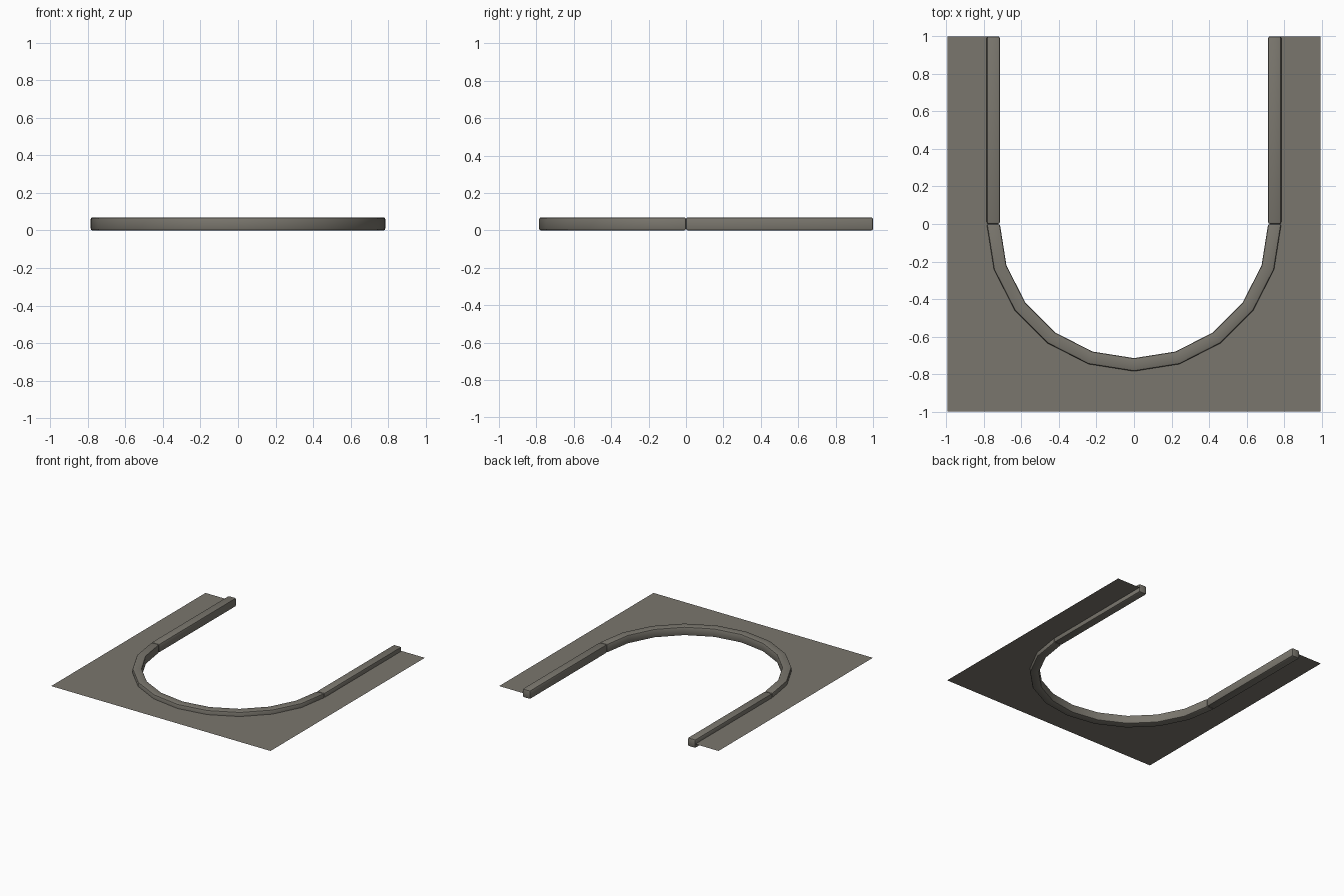
import bpy, bmesh, math

if "Cube" in bpy.data.objects:
    bpy.data.objects.remove(bpy.data.objects["Cube"])

H = 0.07              # curb height
R_IN, R_OUT = 0.715, 0.785
R_MID = 0.75
SEG = 10              # facets of the half circle

mat = bpy.data.materials.new("warm_grey_stone")
mat.diffuse_color = (0.195, 0.183, 0.155, 1)
mat.use_nodes = True
mat.node_tree.nodes["Principled BSDF"].inputs["Base Color"].default_value = mat.diffuse_color


def arc(r):
    """Half circle from +x through -y to -x."""
    return [(r * math.cos(math.pi * i / SEG), -r * math.sin(math.pi * i / SEG))
            for i in range(SEG + 1)]


def finish(name, bm):
    bmesh.ops.recalc_face_normals(bm, faces=bm.faces)
    me = bpy.data.meshes.new(name)
    bm.to_mesh(me)
    bm.free()
    me.materials.append(mat)
    ob = bpy.data.objects.new(name, me)
    bpy.context.collection.objects.link(ob)
    return ob


def curb(name, inner, outer):
    """Square-section kerb between two plan lines, with softened edges."""
    bm = bmesh.new()
    rings = []
    for (ax, ay), (bx, by) in zip(inner, outer):
        rings.append([bm.verts.new(p) for p in
                      ((ax, ay, 0), (bx, by, 0), (bx, by, H), (ax, ay, H))])
    for a, b in zip(rings, rings[1:]):
        for k in range(4):
            n = (k + 1) % 4
            bm.faces.new((a[k], a[n], b[n], b[k]))
    bm.faces.new(rings[0])
    bm.faces.new(rings[-1])
    ob = finish(name, bm)
    bev = ob.modifiers.new("soft_edges", 'BEVEL')
    bev.width = 0.01
    bev.segments = 2
    bev.limit_method = 'ANGLE'
    bev.angle_limit = math.radians(30)
    bpy.ops.object.select_all(action='DESELECT')
    ob.select_set(True)
    bpy.context.view_layer.objects.active = ob
    bpy.ops.object.modifier_apply(modifier=bev.name)
    bpy.ops.object.shade_smooth_by_angle(angle=math.radians(35))
    return ob


# Curved kerb and the two straight kerbs
curb("curved_curb", arc(R_IN), arc(R_OUT))
for side, name in ((-1, "left_curb"), (1, "right_curb")):
    curb(name, [(side * R_IN, 0), (side * R_IN, 1)],
         [(side * R_OUT, 0), (side * R_OUT, 1)])

# Thin ground sheet at half the kerb height, its cut edge hidden in the kerb
bm = bmesh.new()
X = 0.995
inner = [(R_MID, 1)] + arc(R_MID) + [(-R_MID, 1)]
outer = [(X, 1), (X, 0)]
for i in range(1, SEG):
    a = math.pi * i / SEG
    c, s = math.cos(a), math.sin(a)
    k = 1 / max(abs(c), s)          # project the arc point onto the square
    outer.append((X * c * k, -s * k))
outer += [(-X, 0), (-X, 1)]
vi = [bm.verts.new((x, y, H / 2)) for x, y in inner]
vo = [bm.verts.new((x, y, H / 2)) for x, y in outer]
for i in range(len(vi) - 1):
    pts = [vi[i], vi[i + 1], vo[i + 1], vo[i]]
    p, q = vo[i].co, vo[i + 1].co
    # add the square's corner where the outer edge turns
    if abs(p.x - q.x) > 1e-4 and abs(p.y - q.y) > 1e-4:
        sx = 1 if p.x > 0 else -1
        pts.insert(3, bm.verts.new((sx * X, -1, H / 2)))
    bm.faces.new(pts)
for f in bm.faces:
    f.normal_update()
    if f.normal.z < 0:
        f.normal_flip()
me = bpy.data.meshes.new("ground_sheet")
bm.to_mesh(me)
bm.free()
me.materials.append(mat)
bpy.context.collection.objects.link(bpy.data.objects.new("ground_sheet", me))
